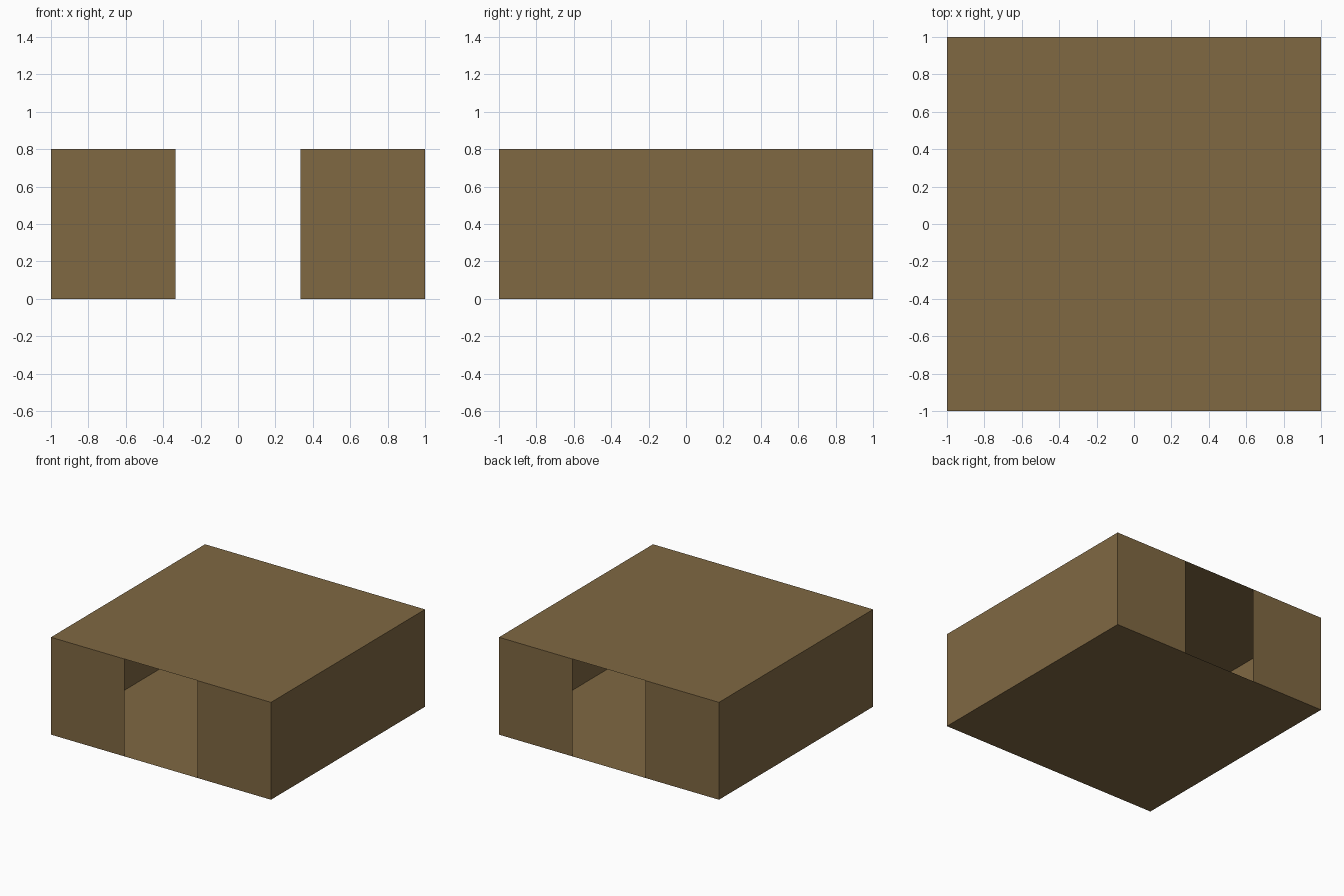
import bpy

if "Cube" in bpy.data.objects:
    bpy.data.objects.remove(bpy.data.objects["Cube"])

H = 0.8        # box height
D = 1 / 3      # half width of the doorways

brown = bpy.data.materials.new("earth_brown")
brown.diffuse_color = (0.215, 0.138, 0.055, 1.0)
brown.use_nodes = True
brown.node_tree.nodes["Principled BSDF"].inputs["Base Color"].default_value = brown.diffuse_color


def sheet(name, corners):
    """Single flat panel, corners counter-clockwise seen from outside."""
    me = bpy.data.meshes.new(name)
    me.from_pydata(corners, [], [tuple(range(len(corners)))])
    me.materials.append(brown)
    ob = bpy.data.objects.new(name, me)
    bpy.context.collection.objects.link(ob)


def wall(name, a, b):
    """Upright panel from plan point a to plan point b."""
    sheet(name, [(*a, 0), (*b, 0), (*b, H), (*a, H)])


# Roof and floor
sheet("roof", [(-1, -1, H), (1, -1, H), (1, 1, H), (-1, 1, H)])
sheet("floor", [(-1, 1, 0), (1, 1, 0), (1, -1, 0), (-1, -1, 0)])

# Full side walls, and front/back walls split by a full-height doorway
for s, side, end in ((1, "right", "front"), (-1, "left", "back")):
    wall(side + "_wall", (s, -s), (s, s))
    wall(end + "_wall_a", (-s, -s), (-s * D, -s))
    wall(end + "_wall_b", (s * D, -s), (s, -s))
